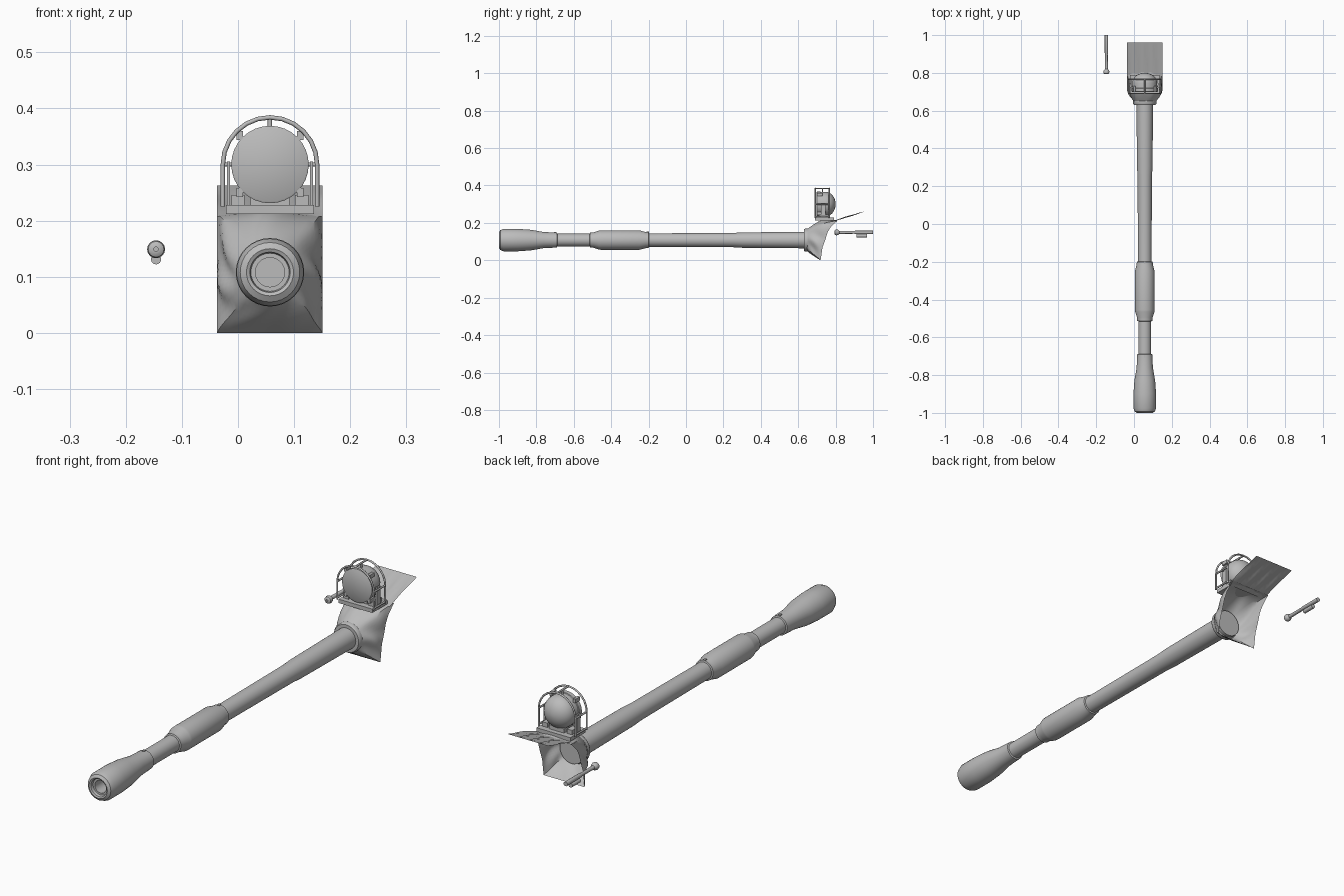
import bpy, bmesh, math
from mathutils import Vector

if "Cube" in bpy.data.objects:
    bpy.data.objects.remove(bpy.data.objects["Cube"])

CX, CZ = 0.057, 0.108          # barrel axis
LZ = 0.30                      # searchlight axis height

grey = bpy.data.materials.new("plain_grey")
grey.diffuse_color = (0.5, 0.5, 0.5, 1)
grey.use_nodes = True
grey.node_tree.nodes["Principled BSDF"].inputs["Base Color"].default_value = grey.diffuse_color


def finish(name, bm, smooth=True):
    bmesh.ops.recalc_face_normals(bm, faces=bm.faces)
    me = bpy.data.meshes.new(name)
    bm.to_mesh(me)
    bm.free()
    me.materials.append(grey)
    ob = bpy.data.objects.new(name, me)
    bpy.context.collection.objects.link(ob)
    if smooth:
        bpy.ops.object.select_all(action='DESELECT')
        ob.select_set(True)
        bpy.context.view_layer.objects.active = ob
        bpy.ops.object.shade_smooth_by_angle(angle=math.radians(35))
    return ob


def skin(bm, rows, closed):
    """Bridge rows of points with quads."""
    vs = [[bm.verts.new(p) for p in r] for r in rows]
    n = len(vs[0])
    for a, b in zip(vs, vs[1:]):
        for i in range(n if closed else n - 1):
            j = (i + 1) % n
            bm.faces.new((a[i], a[j], b[j], b[i]))
    return vs


def lathe(name, profile, cx, cz, seg=32, caps=True):
    """Turn (y, radius) pairs around an axis parallel to y."""
    bm = bmesh.new()
    rows = [[(cx + r * math.cos(2 * math.pi * i / seg), y,
              cz + r * math.sin(2 * math.pi * i / seg)) for i in range(seg)]
            for y, r in profile]
    vs = skin(bm, rows, True)
    if caps:
        bm.faces.new(vs[0])
        bm.faces.new(vs[-1])
    return finish(name, bm)


def box(name, x0, x1, y0, y1, z0, z1):
    bm = bmesh.new()
    bmesh.ops.create_cube(bm, size=1)
    for v in bm.verts:
        v.co = Vector(((x0 + x1) / 2 + v.co.x * (x1 - x0),
                       (y0 + y1) / 2 + v.co.y * (y1 - y0),
                       (z0 + z1) / 2 + v.co.z * (z1 - z0)))
    return finish(name, bm, False)


def tube(name, pts, r=0.004):
    cu = bpy.data.curves.new(name, 'CURVE')
    cu.dimensions = '3D'
    cu.bevel_depth, cu.bevel_resolution, cu.use_fill_caps = r, 1, True
    sp = cu.splines.new('POLY')
    sp.points.add(len(pts) - 1)
    for p, co in zip(sp.points, pts):
        p.co = (*co, 1)
    cu.materials.append(grey)
    ob = bpy.data.objects.new(name, cu)
    bpy.context.collection.objects.link(ob)
    return ob


# gun barrel: bore, flared muzzle, fume extractor, tapered tube
lathe("barrel", [
    (-0.90, 0.026), (-0.985, 0.026), (-0.985, 0.034), (-0.997, 0.036),
    (-1.0, 0.042), (-0.993, 0.053), (-0.975, 0.060), (-0.90, 0.060),
    (-0.83, 0.055), (-0.76, 0.043), (-0.69, 0.040), (-0.688, 0.034),
    (-0.515, 0.034), (-0.513, 0.040), (-0.495, 0.041), (-0.465, 0.051),
    (-0.455, 0.052), (-0.25, 0.052), (-0.215, 0.043), (-0.20, 0.042),
    (-0.198, 0.036), (0.25, 0.038), (0.30, 0.041), (0.64, 0.044)], CX, CZ)
for i, (y, z) in enumerate([(-0.205, 0.150), (-0.70, 0.148)]):
    box(f"barrel_lug_{i}", CX - 0.005, CX + 0.005, y - 0.006, y + 0.006, z - 0.008, z + 0.004)

# clamp collar where the cover meets the barrel
lathe("collar", [(0.63, 0.043), (0.63, 0.057), (0.636, 0.061), (0.65, 0.061),
                 (0.654, 0.056), (0.668, 0.056), (0.668, 0.043)], CX, CZ)

# canvas cover: funnel from the collar to a curved rectangular rear edge
HALF, TOP, N, STEPS = 0.094, 0.212, 64, 10
EDGE = [(0.0, 0.72), (0.07, 0.73), (0.11, 0.745), (0.15, 0.757), (0.18, 0.775), (0.212, 0.81)]


def rear_y(z):
    for (z0, y0), (z1, y1) in zip(EDGE, EDGE[1:]):
        if z <= z1:
            return y0 + (y1 - y0) * (z - z0) / (z1 - z0)
    return EDGE[-1][1]


bm = bmesh.new()
rows = []
for k in range(STEPS + 1):
    t = k / STEPS
    row = []
    for i in range(N):
        a = 2 * math.pi * i / N
        c, s = math.cos(a), math.sin(a)
        m = max(abs(c), abs(s))
        rx, rz = CX + HALF * c / m, TOP / 2 + TOP / 2 * s / m
        start = Vector((CX + 0.057 * c, 0.645, CZ + 0.057 * s))
        p = start.lerp(Vector((rx, rear_y(rz), rz)), t)
        bulge = math.sin(math.pi * t)
        p.z += 0.022 * bulge * max(s, 0) ** 2        # shelf under the lamp
        fold = 0.006 * bulge * math.sin(7 * a + 5 * t) + 0.008 * bulge
        p.x += c * fold
        p.z += 0.3 * s * fold
        p.z = max(p.z, 0.0)
        row.append(p)
    rows.append(row)
skin(bm, rows, True)
finish("canvas_cover", bm)

# rear flap of the cover
bm = bmesh.new()
rows = []
for k in range(9):
    t = k / 8
    y = 0.78 + 0.18 * t
    rows.append([(CX + HALF * u / 6, y,
                  0.207 + 0.056 * t + 0.004 * math.sin(math.pi * t) * math.sin(2.1 * u + 4 * t))
                 for u in range(-6, 7)])
skin(bm, rows, False)
finish("cover_flap", bm)

# searchlight platform and mounting blocks
box("lamp_platform", CX - 0.078, CX + 0.078, 0.69, 0.79, 0.212, 0.228)
box("lamp_pedestal", CX - 0.035, CX + 0.035, 0.715, 0.77, 0.226, 0.245)
for side, tag in ((-1, "left"), (1, "right")):
    x = CX + side * 0.057
    box(f"lamp_foot_{tag}", x - 0.012, x + 0.012, 0.71, 0.765, 0.226, 0.246)
    x = CX + side * 0.074
    box(f"lamp_yoke_{tag}", x - 0.003, x + 0.003, 0.722, 0.745, 0.226, 0.305)
    x = CX + side * 0.054
    for z in (0.25, 0.352):
        box(f"lamp_clip_{tag}", x - 0.006, x + 0.006, 0.70, 0.73, z - 0.008, z + 0.008)

# searchlight drum with domed back
dome = [(0.745 + 0.055 * math.sin(a), 0.066 * math.cos(a))
        for a in [math.pi / 2 * i / 8 for i in range(8)]] + [(0.80, 0.003)]
lathe("searchlight", [(0.699, 0.066), (0.701, 0.069), (0.718, 0.069), (0.720, 0.066)] + dome, CX, LZ)

# tubular guard: two arches with cross links
R = 0.084
for y, tag in ((0.691, "front"), (0.766, "back")):
    arc = [(CX + R * math.cos(math.pi * i / 12), y, LZ + R * math.sin(math.pi * i / 12)) for i in range(13)]
    tube(f"guard_arch_{tag}", [(CX + R, y, 0.225)] + arc + [(CX - R, y, 0.225)])
for a in (0, 90, 180):
    c, s = math.cos(math.radians(a)), math.sin(math.radians(a))
    tube("guard_link", [(CX + R * c, 0.691, LZ + R * s), (CX + R * c, 0.766, LZ + R * s)])
    if a != 90:
        tube("guard_stay", [(CX + R * c, 0.73, LZ), (CX + 0.066 * c, 0.73, LZ)])
        tube("guard_foot", [(CX + R * c, 0.691, 0.232), (CX + R * c, 0.766, 0.232)])
    else:
        tube("guard_stay", [(CX, 0.73, LZ + R), (CX, 0.73, LZ + 0.066)])

# separate coaxial gun
GX, GZ = -0.146, 0.149
lathe("coaxial_gun", [(0.82, 0.004), (0.793, 0.004), (0.793, 0.008), (0.797, 0.014), (0.805, 0.016),
                      (0.813, 0.014), (0.82, 0.008), (0.90, 0.007), (0.905, 0.009),
                      (1.0, 0.009)], GX, GZ, 16)
lathe("coaxial_gun_cylinder", [(0.912, 0.009), (0.968, 0.009)], GX, 0.131, 16)
